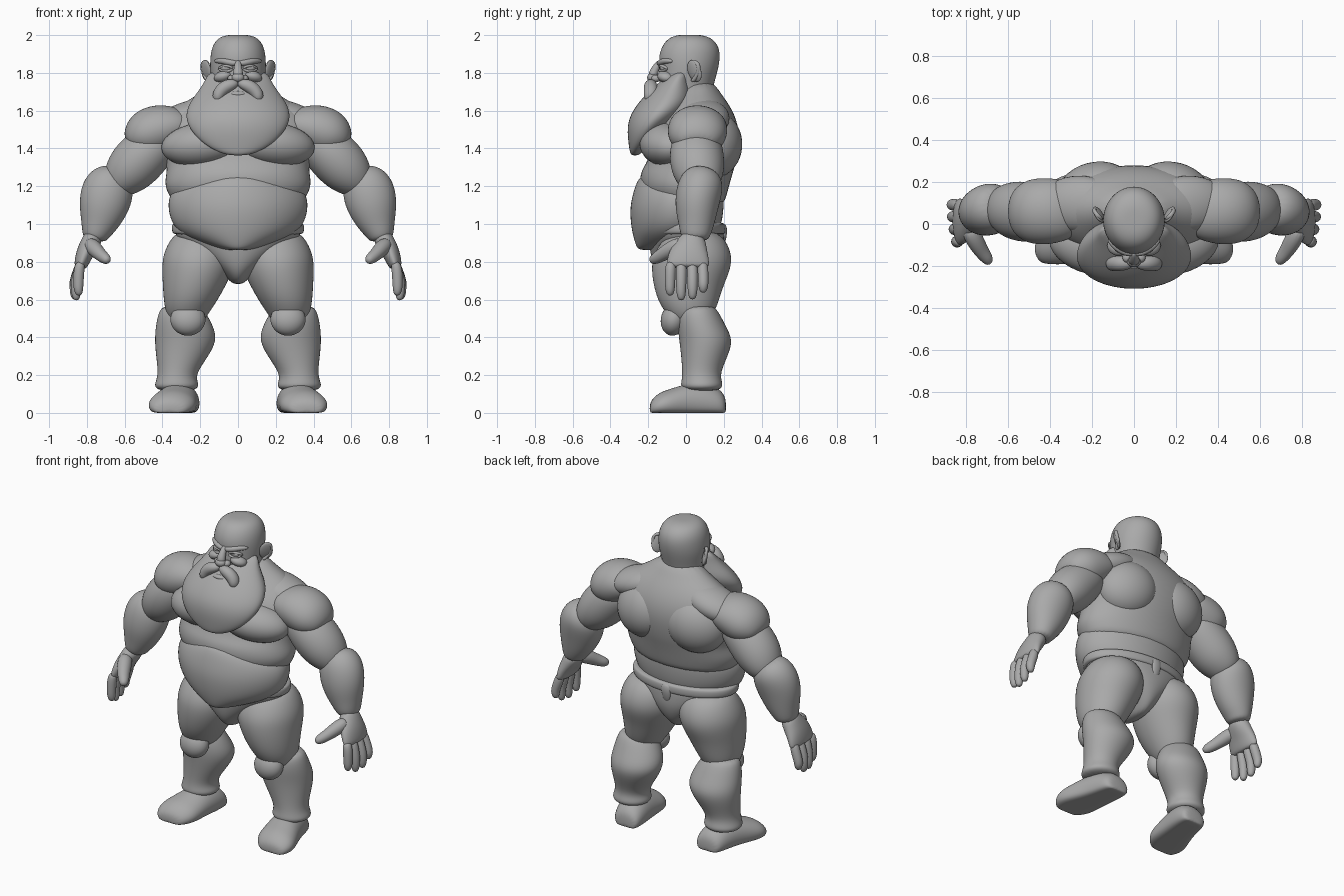
import bpy, bmesh, math
from mathutils import Vector, Matrix, Euler

cube = bpy.data.objects.get("Cube")
if cube:
    bpy.data.objects.remove(cube, do_unlink=True)

GREY = (0.40, 0.40, 0.40, 1)
clay = bpy.data.materials.new("clay_grey")
clay.use_nodes = True
clay.diffuse_color = GREY
bsdf = clay.node_tree.nodes["Principled BSDF"]
bsdf.inputs["Base Color"].default_value = GREY
bsdf.inputs["Roughness"].default_value = 0.7

SIDES = 16
SWELL = 6 / (4 + 2 * math.cos(2 * math.pi / SIDES))  # offsets subdivision shrink


def finish(name, bm, mirror=False, subdiv=2):
    """Turn a bmesh into a smooth object, optionally mirrored across x."""
    bmesh.ops.recalc_face_normals(bm, faces=bm.faces)
    me = bpy.data.meshes.new(name)
    bm.to_mesh(me)
    bm.free()
    me.materials.append(clay)
    me.shade_smooth()
    ob = bpy.data.objects.new(name, me)
    bpy.context.collection.objects.link(ob)
    if mirror:
        m = ob.modifiers.new("mirror", 'MIRROR')
        m.use_mirror_merge = False
    if subdiv:
        s = ob.modifiers.new("smooth", 'SUBSURF')
        s.levels = s.render_levels = subdiv
    return ob


def skin(name, frames, mirror=False, floor=None, keel=1.0):
    """Loft rings given as (centre, side vector, depth vector); keel > 1 points the front."""
    bm = bmesh.new()
    rings = []
    for c, u, v in frames:
        ring = []
        for i in range(SIDES):
            t = 2 * math.pi * i / SIDES
            s = math.sin(t)
            if s < 0:
                s = -abs(s) ** keel
            p = c + (u * math.cos(t) + v * s) * SWELL
            if floor is not None:
                p.z = max(p.z, floor)
            ring.append(bm.verts.new(p))
        rings.append(ring)
    for a, b in zip(rings, rings[1:]):
        for i in range(SIDES):
            j = (i + 1) % SIDES
            bm.faces.new((a[i], a[j], b[j], b[i]))
    bm.faces.new(rings[0])
    bm.faces.new(rings[-1])
    return finish(name, bm, mirror)


def stack(name, rows, mirror=False, keel=1.0):
    """Horizontal rings: (z, x centre, x radius, front y, back y)."""
    return skin(name, [(Vector((x, (f + b) / 2, z)), Vector((r, 0, 0)),
                        Vector((0, (b - f) / 2, 0))) for z, x, r, f, b in rows], mirror, keel=keel)


def limb(name, rows, mirror=True):
    """Rings square to a path: (x, y, z, radius across, radius in depth)."""
    pts = [Vector(r[:3]) for r in rows]
    frames = []
    for i, r in enumerate(rows):
        t = (pts[min(i + 1, len(pts) - 1)] - pts[max(i - 1, 0)]).normalized()
        u = t.cross(Vector((0, 1, 0))).normalized()
        frames.append((pts[i], u * r[3], u.cross(t) * r[4]))
    return skin(name, frames, mirror)


def ball(name, c, r, rot=(0, 0, 0), mirror=True):
    """Ellipsoid with rotation in degrees."""
    bm = bmesh.new()
    e = Euler([math.radians(a) for a in rot])
    bmesh.ops.create_uvsphere(bm, u_segments=32, v_segments=20, radius=1,
                              matrix=Matrix.LocRotScale(Vector(c), e, Vector(r)))
    return finish(name, bm, mirror, 0)


# Torso
stack("belly", [(.86, 0, .05, -.245, -.1), (.878, 0, .13, -.262, 0), (.915, 0, .235, -.275, .12),
                (.955, 0, .31, -.285, .17), (1.01, 0, .353, -.294, .19), (1.09, 0, .372, -.298, .2),
                (1.17, 0, .36, -.28, .2), (1.23, 0, .29, -.259, .18), (1.272, 0, .16, -.225, .12)], keel=1.25)
stack("ribcage", [(1.08, 0, .32, -.18, .19), (1.15, 0, .365, -.225, .215), (1.21, 0, .39, -.245, .23),
                  (1.28, 0, .375, -.24, .25), (1.33, 0, .38, -.20, .265), (1.45, 0, .41, -.18, .285),
                  (1.55, 0, .39, -.14, .27), (1.63, 0, .31, -.07, .23), (1.69, 0, .2, -.04, .185),
                  (1.76, 0, .12, 0, .14)])
ball("chest_muscle", (.195, -.105, 1.42), (.215, .135, .115), (0, 6, 14))
ball("shoulder_blade", (.185, .15, 1.42), (.19, .145, .175), (0, 15, -14))
ball("neck_slope", (.26, .095, 1.56), (.2, .135, .09), (0, 16, 0))

# Briefs and waistband
stack("briefs", [(1.0, 0, .34, -.19, .2), (.94, 0, .34, -.2, .2), (.86, 0, .245, -.19, .205),
                 (.78, 0, .13, -.175, .18), (.72, 0, .06, -.14, .14), (.68, 0, .03, -.08, .08)])
stack("waistband", [(.94, 0, .33, -.2, .195), (.95, 0, .349, -.21, .21),
                    (1.0, 0, .352, -.21, .21), (1.01, 0, .33, -.2, .195)])
limb("waistband_knot", [(0, .2, 1.0, .03, .01), (0, .205, .97, .032, .014),
                        (0, .203, .93, .03, .012), (0, .19, .88, .02, .01)], False)

# Arms
limb("shoulder", [(.26, .09, 1.53, .06, .11), (.34, .067, 1.52, .112, .15), (.43, .06, 1.5, .135, .16),
                  (.505, .06, 1.468, .126, .152), (.555, .06, 1.44, .085, .115), (.58, .06, 1.422, .04, .07)])
limb("upper_arm", [(.36, .05, 1.46, .09, .10), (.42, .055, 1.43, .12, .13), (.5, .055, 1.365, .14, .145),
                   (.575, .065, 1.285, .135, .14), (.63, .08, 1.22, .10, .11), (.66, .09, 1.18, .06, .07)])
limb("forearm", [(.645, .1, 1.29, .06, .06), (.665, .09, 1.245, .115, .11), (.69, .07, 1.18, .14, .122),
                 (.712, .055, 1.09, .133, .115), (.735, .055, 1.0, .1, .094), (.755, .05, .945, .072, .08),
                 (.76, .05, .91, .058, .062)])
limb("palm", [(.757, .045, .95, .05, .055), (.782, .03, .895, .053, .08), (.812, .015, .845, .046, .105),
              (.83, .01, .79, .038, .113), (.838, .01, .765, .028, .105)])
for n, y, tip, out in (("index", -.083, .62, .845), ("middle", -.025, .595, .858),
                       ("ring", .034, .60, .866), ("little", .09, .635, .868)):
    limb(n + "_finger", [(.832, y * .95, .80, .022, .024), (.842, y, .76, .029, .029),
                         (out, y * 1.02, .69, .027, .027), (out, y * 1.02, tip + .03, .025, .025),
                         (out - .004, y, tip, .014, .014)])
limb("thumb", [(.79, -.01, .90, .037, .042), (.76, -.075, .87, .043, .044), (.727, -.13, .835, .033, .036),
               (.70, -.165, .815, .03, .03), (.685, -.19, .803, .015, .016)])

# Legs
stack("thigh", [(.97, .2, .11, -.06, .15), (.91, .2, .165, -.13, .215), (.83, .208, .19, -.175, .243),
                (.76, .214, .187, -.182, .235), (.68, .23, .168, -.172, .2), (.6, .25, .143, -.15, .175),
                (.53, .268, .115, -.11, .15), (.46, .27, .07, -.05, .1)], True)
ball("kneecap", (.265, -.065, .495), (.093, .068, .087), (-12, 0, 0))
stack("calf", [(.57, .3, .09, 0, .14), (.54, .297, .122, -.04, .17), (.46, .283, .152, -.045, .21),
               (.385, .276, .165, -.035, .25), (.3, .295, .138, -.025, .22), (.21, .322, .1, -.018, .18),
               (.165, .325, .11, -.024, .19), (.14, .325, .118, -.028, .195), (.115, .325, .09, 0, .17)], True)

# Feet: rings along y with flat soles (x, y, top z, x radius)
foot = [(.29, .213, .07, .06), (.293, .19, .12, .088), (.303, .11, .16, .1), (.32, .02, .16, .108),
        (.342, -.07, .13, .124), (.352, -.125, .115, .125), (.36, -.17, .085, .1), (.365, -.193, .05, .065)]
skin("foot", [(Vector((x, y, h * .35)), Vector((r, 0, 0)), Vector((0, 0, h * .65)))
              for x, y, h, r in foot], True, 0)

# Head
stack("head", [(1.58, 0, .13, -.06, .14), (1.69, 0, .13, -.12, .135), (1.75, 0, .138, -.145, .15),
               (1.82, 0, .148, -.138, .17), (1.88, 0, .147, -.145, .18), (1.935, 0, .138, -.13, .175),
               (1.978, 0, .113, -.1, .145), (1.997, 0, .075, -.06, .1), (2.002, 0, .035, -.02, .06)])
ball("ear", (.168, .045, 1.81), (.014, .042, .06), (12, 14, -35))
limb("ear_rim", [(.152, .02, 1.84, .01, .01), (.175, .04, 1.868, .011, .012), (.192, .065, 1.85, .011, .012),
                 (.188, .07, 1.81, .01, .01), (.165, .045, 1.765, .012, .012), (.155, .03, 1.755, .01, .01)])
limb("brow", [(.0, -.142, 1.85, .014, .014), (.04, -.138, 1.853, .016, .016),
              (.085, -.114, 1.865, .016, .016), (.125, -.07, 1.862, .01, .01)])
ball("eye", (.062, -.116, 1.825), (.03, .022, .02))
for n, z in (("upper", 1.838), ("lower", 1.808)):
    limb(n + "_eyelid", [(.026, -.133, 1.822, .006, .008), (.045, -.138, z, .008, .01),
                         (.08, -.124, z, .008, .01), (.105, -.098, 1.822, .006, .008)])
ball("cheek", (.08, -.108, 1.78), (.05, .042, .03), (0, 15, 25))
limb("nose_bridge", [(0, -.13, 1.865, .016, .016), (0, -.158, 1.83, .02, .02),
                     (0, -.175, 1.795, .028, .026), (0, -.175, 1.765, .024, .02)], False)
ball("nose_tip", (0, -.176, 1.775), (.034, .03, .026), mirror=False)
ball("nostril", (.032, -.16, 1.77), (.023, .024, .02))

# Beard, lip and moustache
stack("beard", [(1.362, 0, .05, -.29, -.25), (1.385, 0, .115, -.298, -.23), (1.43, 0, .19, -.305, -.185),
                (1.5, 0, .255, -.312, -.1), (1.57, 0, .28, -.3, -.01), (1.64, 0, .258, -.255, .04),
                (1.7, 0, .212, -.2, .04), (1.76, 0, .172, -.13, .03), (1.82, 0, .15, -.06, .02)], keel=1.2)
ball("lower_lip", (0, -.192, 1.688), (.045, .022, .015), mirror=False)
limb("moustache", [(.002, -.172, 1.745, .014, .018), (.025, -.187, 1.742, .028, .03),
                   (.062, -.188, 1.73, .036, .036), (.094, -.185, 1.702, .036, .038),
                   (.108, -.188, 1.672, .032, .036), (.105, -.19, 1.65, .02, .024),
                   (.098, -.19, 1.642, .008, .008)])
